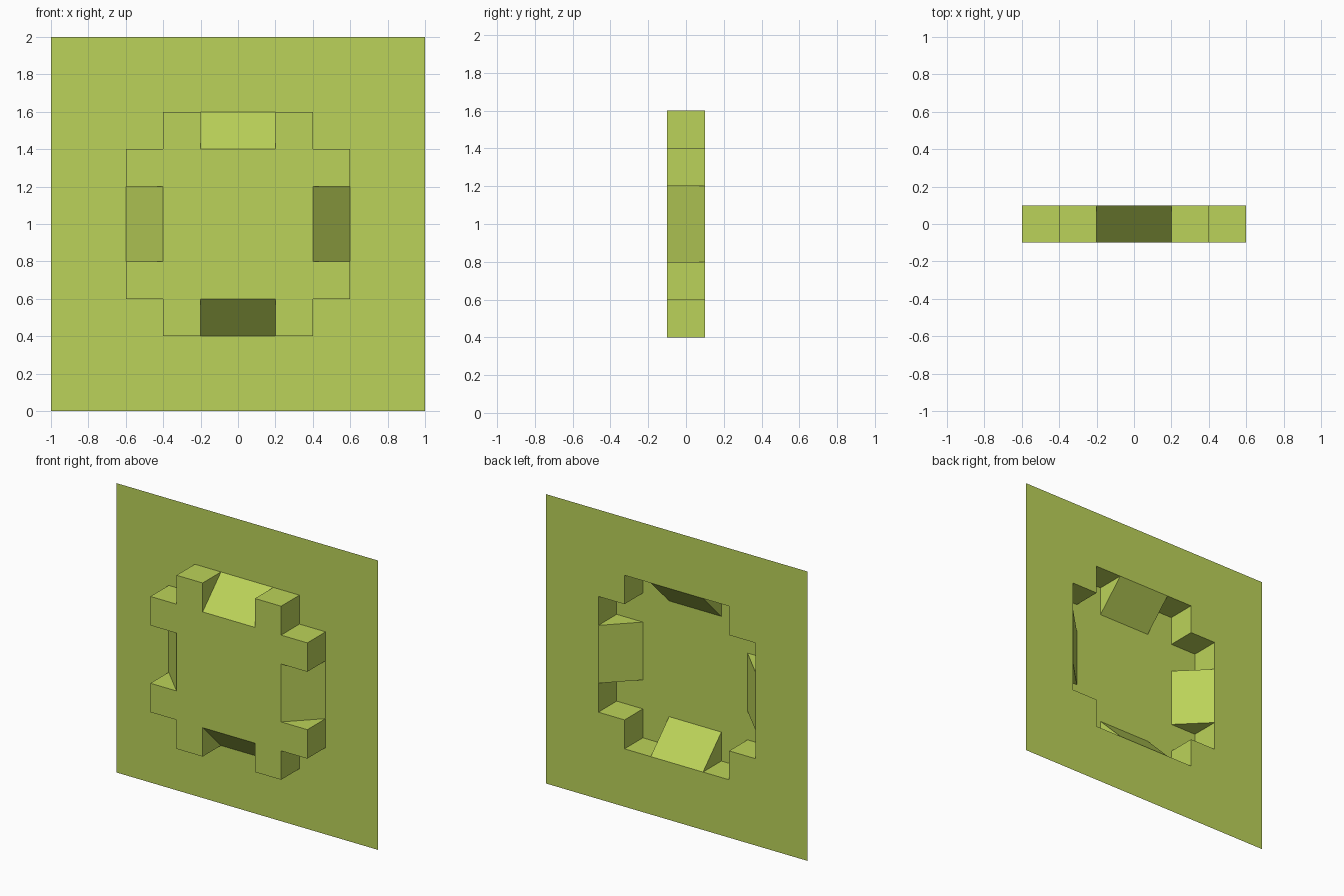
import bpy, bmesh

if "Cube" in bpy.data.objects:
    bpy.data.objects.remove(bpy.data.objects["Cube"])

S = 0.2      # grid cell size
N = 5        # cells from centre to panel edge


# Depth of one corner of a cell: -0.1 on the raised pad, +0.1 on the flat sheet
def depth(i, j, x, z):
    a, b = abs(i + 0.5), abs(j + 0.5)
    raised = (a < 2 and b < 3) or (a < 3 and b < 2)
    ramp = raised and max(a, b) > 2 and min(a, b) < 1
    if ramp:
        raised = max(abs(x), abs(z)) <= 2
    return -0.1 if raised else 0.1


bm = bmesh.new()
verts = {}


def corner(i, j, x, z):
    key = (x, z, depth(i, j, x, z))
    if key not in verts:
        verts[key] = bm.verts.new((x * S, key[2], (z + N) * S))
    return verts[key]


# Adds a face, dropping repeated corners (ramp sides become triangles)
def face(*corners):
    unique = list(dict.fromkeys(corners))
    if len(unique) > 2:
        bm.faces.new(unique)


for i in range(-N, N):
    for j in range(-N, N):
        # front surface: sheet, pad or ramp
        face(corner(i, j, i, j), corner(i, j, i + 1, j),
             corner(i, j, i + 1, j + 1), corner(i, j, i, j + 1))
        # side walls towards the left and lower neighbours
        if i > -N:
            face(corner(i - 1, j, i, j + 1), corner(i - 1, j, i, j),
                 corner(i, j, i, j), corner(i, j, i, j + 1))
        if j > -N:
            face(corner(i, j - 1, i, j), corner(i, j - 1, i + 1, j),
                 corner(i, j, i + 1, j), corner(i, j, i, j))

mesh = bpy.data.meshes.new("embossed_panel")
bm.to_mesh(mesh)
bm.free()
panel = bpy.data.objects.new("embossed_panel", mesh)
bpy.context.collection.objects.link(panel)

# Lime green finish
mat = bpy.data.materials.new("lime_green")
mat.diffuse_color = (0.5, 0.65, 0.1, 1)
mat.use_nodes = True
mat.node_tree.nodes["Principled BSDF"].inputs["Base Color"].default_value = mat.diffuse_color
mesh.materials.append(mat)
